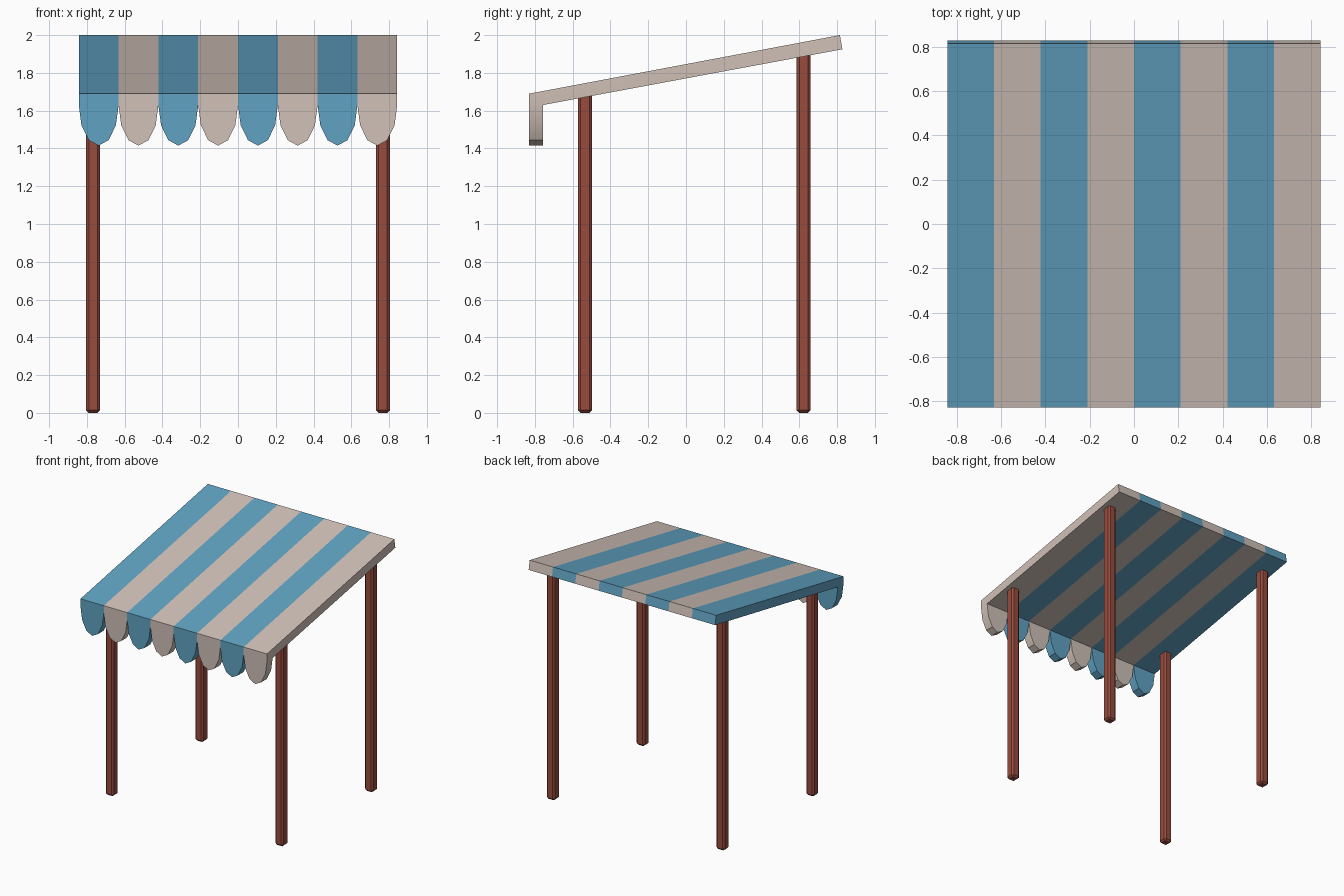
import bpy, bmesh, math

if "Cube" in bpy.data.objects:
    bpy.data.objects.remove(bpy.data.objects["Cube"])

def material(name, rgb):
    m = bpy.data.materials.new(name)
    m.diffuse_color = (*rgb, 1)
    m.use_nodes = True
    m.node_tree.nodes["Principled BSDF"].inputs["Base Color"].default_value = m.diffuse_color
    return m

blue = material("awning blue", (0.117, 0.361, 0.539))
beige = material("awning beige", (0.631, 0.533, 0.479))
wood = material("red brown wood", (0.314, 0.072, 0.048))

def make_object(name, bm, mats):
    bmesh.ops.remove_doubles(bm, verts=bm.verts, dist=1e-4)
    bmesh.ops.recalc_face_normals(bm, faces=bm.faces)
    me = bpy.data.meshes.new(name)
    bm.to_mesh(me)
    bm.free()
    for m in mats:
        me.materials.append(m)
    ob = bpy.data.objects.new(name, me)
    bpy.context.collection.objects.link(ob)
    return ob

# Striped canopy: sloped slab profile (y, z), with a scalloped front valance
HALF, STRIPES = 0.843, 8
W = 2 * HALF / STRIPES
FRONT, INNER, HEM, DROP = -0.83, -0.757, 1.63, 0.215
profile = [(FRONT, HEM), (FRONT, 1.69), (0.815, 2.0), (0.828, 1.925), (INNER, HEM)]

bm = bmesh.new()

def face(points, index):
    f = bm.faces.new([bm.verts.new(p) for p in points])
    f.material_index = index

for i in range(STRIPES):
    x0, x1, c = -HALF + i * W, -HALF + (i + 1) * W, i % 2
    # slab strip: front lip, top, back edge, underside
    for (ya, za), (yb, zb) in zip(profile, profile[1:]):
        face([(x0, ya, za), (x1, ya, za), (x1, yb, zb), (x0, yb, zb)], c)
    # scallop: half ellipse hanging below the lip
    arc = [((x0 + x1) / 2 - W / 2 * math.cos(math.radians(a)),
            HEM - DROP * math.sin(math.radians(a))) for a in range(0, 181, 30)]
    for y in (FRONT, INNER):
        face([(x, y, z) for x, z in arc], c)
    for (xa, za), (xb, zb) in zip(arc, arc[1:]):
        face([(xa, FRONT, za), (xb, FRONT, zb), (xb, INNER, zb), (xa, INNER, za)], c)
# slab ends
for x, c in ((-HALF, 0), (HALF, 1)):
    face([(x, y, z) for y, z in profile], c)

canopy = make_object("striped_canopy", bm, [blue, beige])
bpy.context.view_layer.objects.active = canopy
canopy.select_set(True)
bpy.ops.object.shade_smooth_by_angle(angle=math.radians(30))
canopy.select_set(False)

# Four chamfered posts, tops buried in the slab
for row, y, h in (("front", -0.535, 1.70), ("back", 0.623, 1.92)):
    for side, x in (("left", -0.767), ("right", 0.767)):
        bm = bmesh.new()
        bmesh.ops.create_cube(bm, size=1)
        for v in bm.verts:
            v.co = (x + v.co.x * 0.074, y + v.co.y * 0.074, (v.co.z + 0.5) * h)
        bmesh.ops.bevel(bm, geom=bm.edges[:], offset=0.014, segments=1,
                        affect='EDGES', profile=0.5)
        make_object(f"{row}_{side}_post", bm, [wood])
